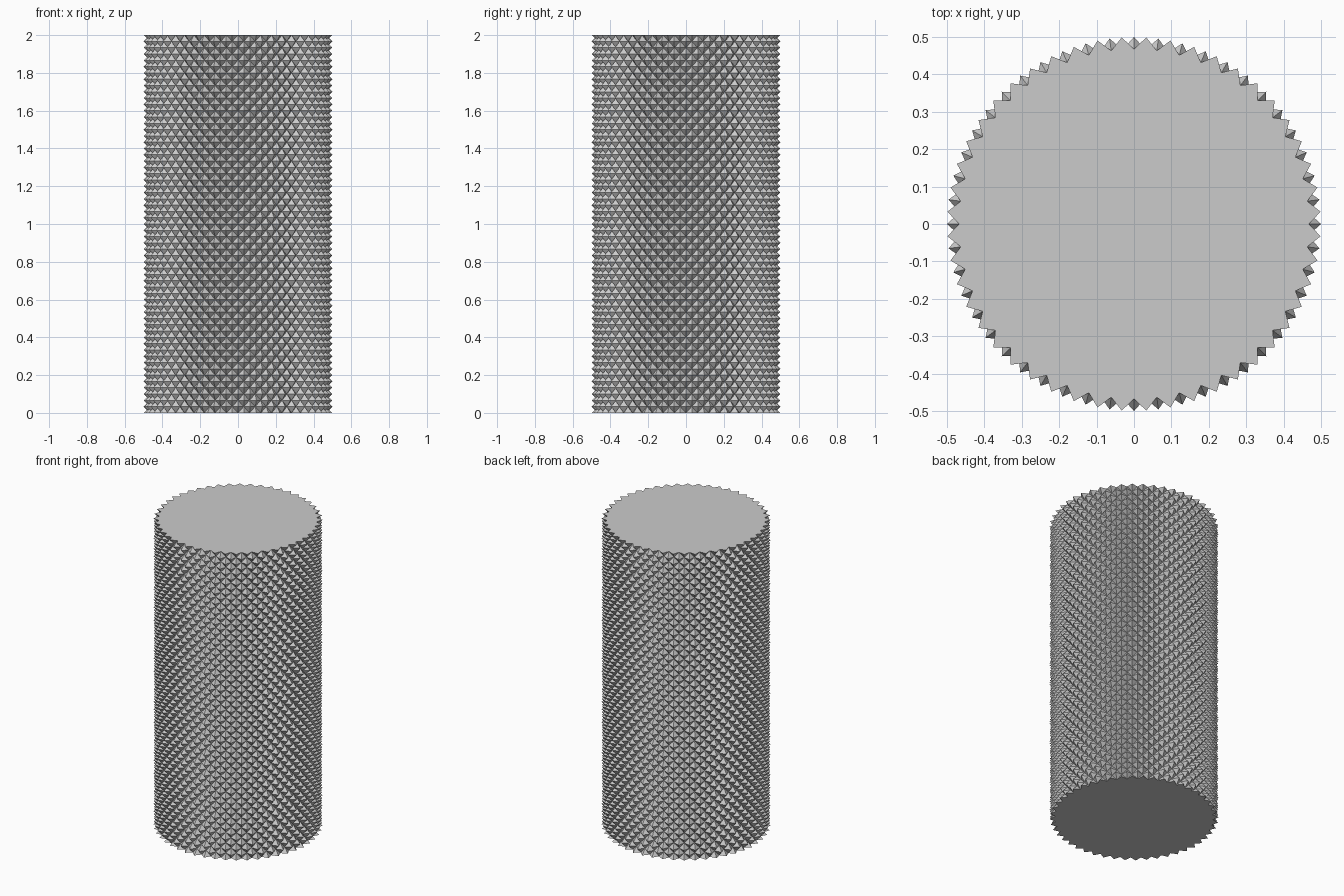
import bpy, bmesh, math

if "Cube" in bpy.data.objects:
    bpy.data.objects.remove(bpy.data.objects["Cube"])

TEETH = 48          # knurl points around the cylinder
ROWS = 30           # full knurl rows along the height
HEIGHT = 2.0
TIP, VALLEY = 0.5, 0.467

grey = bpy.data.materials.new("light_grey")
grey.diffuse_color = (0.6, 0.6, 0.6, 1)
grey.use_nodes = True
grey.node_tree.nodes["Principled BSDF"].inputs["Base Color"].default_value = grey.diffuse_color

bm = bmesh.new()
n, levels = TEETH * 2, ROWS * 2

# Rings alternate between tips and valleys, shifted one step on every level
rings = []
for j in range(levels + 1):
    ring = []
    for i in range(n):
        r = TIP if (i + j) % 2 else VALLEY
        a = 2 * math.pi * i / n
        ring.append(bm.verts.new((r * math.cos(a), r * math.sin(a), HEIGHT * j / levels)))
    rings.append(ring)

# Split every cell along its valley diagonal, giving four-sided pyramids
for j in range(levels):
    lo, hi = rings[j], rings[j + 1]
    for i in range(n):
        k = (i + 1) % n
        a, b, c, d = lo[i], lo[k], hi[k], hi[i]
        if (i + j) % 2:
            bm.faces.new((a, b, d))
            bm.faces.new((b, c, d))
        else:
            bm.faces.new((a, b, c))
            bm.faces.new((a, c, d))

# Flat end caps
for ring, z in ((rings[0], 0.0), (rings[-1], HEIGHT)):
    centre = bm.verts.new((0, 0, z))
    for i in range(n):
        p, q = ring[i], ring[(i + 1) % n]
        bm.faces.new((centre, p, q) if z else (centre, q, p))

mesh = bpy.data.meshes.new("knurled_cylinder")
bm.to_mesh(mesh)
bm.free()
mesh.materials.append(grey)
bpy.context.collection.objects.link(bpy.data.objects.new("knurled_cylinder", mesh))
